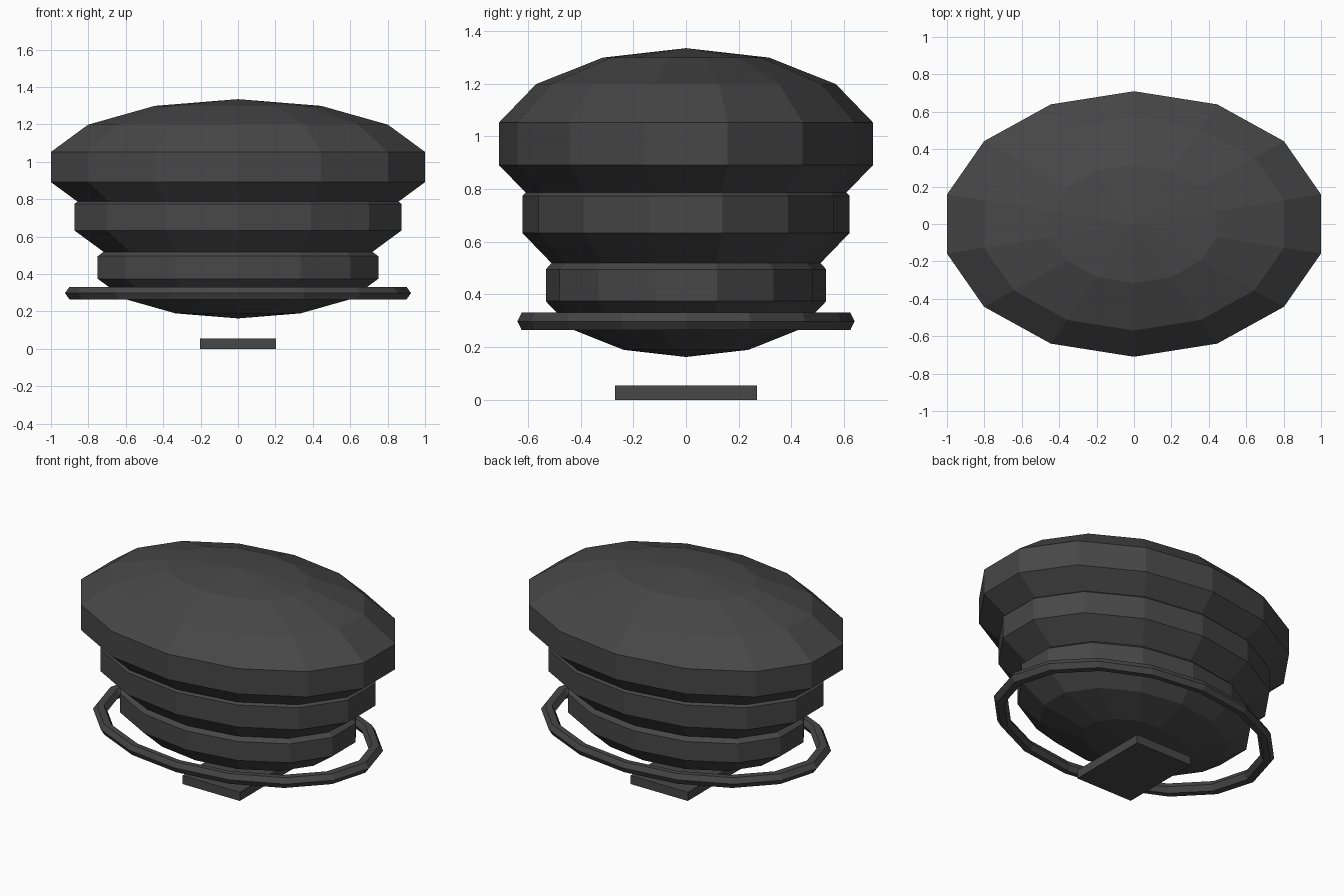
import bpy

cube = bpy.data.objects.get("Cube")
if cube:
    bpy.data.objects.remove(cube, do_unlink=True)

charcoal = bpy.data.materials.new("charcoal")
charcoal.use_nodes = True
colour = (0.063, 0.063, 0.063, 1.0)
charcoal.diffuse_color = colour
charcoal.node_tree.nodes["Principled BSDF"].inputs["Base Color"].default_value = colour


def finish(name, scale):
    """Name, size, flat shade and colour the part just added."""
    part = bpy.context.object
    part.name = name
    part.scale = scale
    bpy.ops.object.transform_apply(location=False, rotation=False, scale=True)
    bpy.ops.object.shade_flat()
    part.data.materials.append(charcoal)
    return part


# Stacked, faceted body tiers, shrinking downward
tiers = [("upper_body", 0.972, 1.0), ("middle_body", 0.704, 0.875), ("lower_body", 0.435, 0.75)]
for name, height, size in tiers:
    bpy.ops.mesh.primitive_uv_sphere_add(segments=14, ring_count=7, radius=1,
                                         location=(0, 0, height))
    finish(name, (1.052 * size, 0.728 * size, 0.363 * size))

# Oval ring floating around the lowest tier
bpy.ops.mesh.primitive_torus_add(major_segments=16, minor_segments=6, major_radius=0.95,
                                 minor_radius=0.05, location=(0, 0, 0.298))
finish("floating_ring", (0.925, 0.64, 0.76))

# Flat plate hovering below the body
bpy.ops.mesh.primitive_cube_add(size=1, location=(0, 0, 0.0275))
finish("base_plate", (0.404, 0.54, 0.055))
